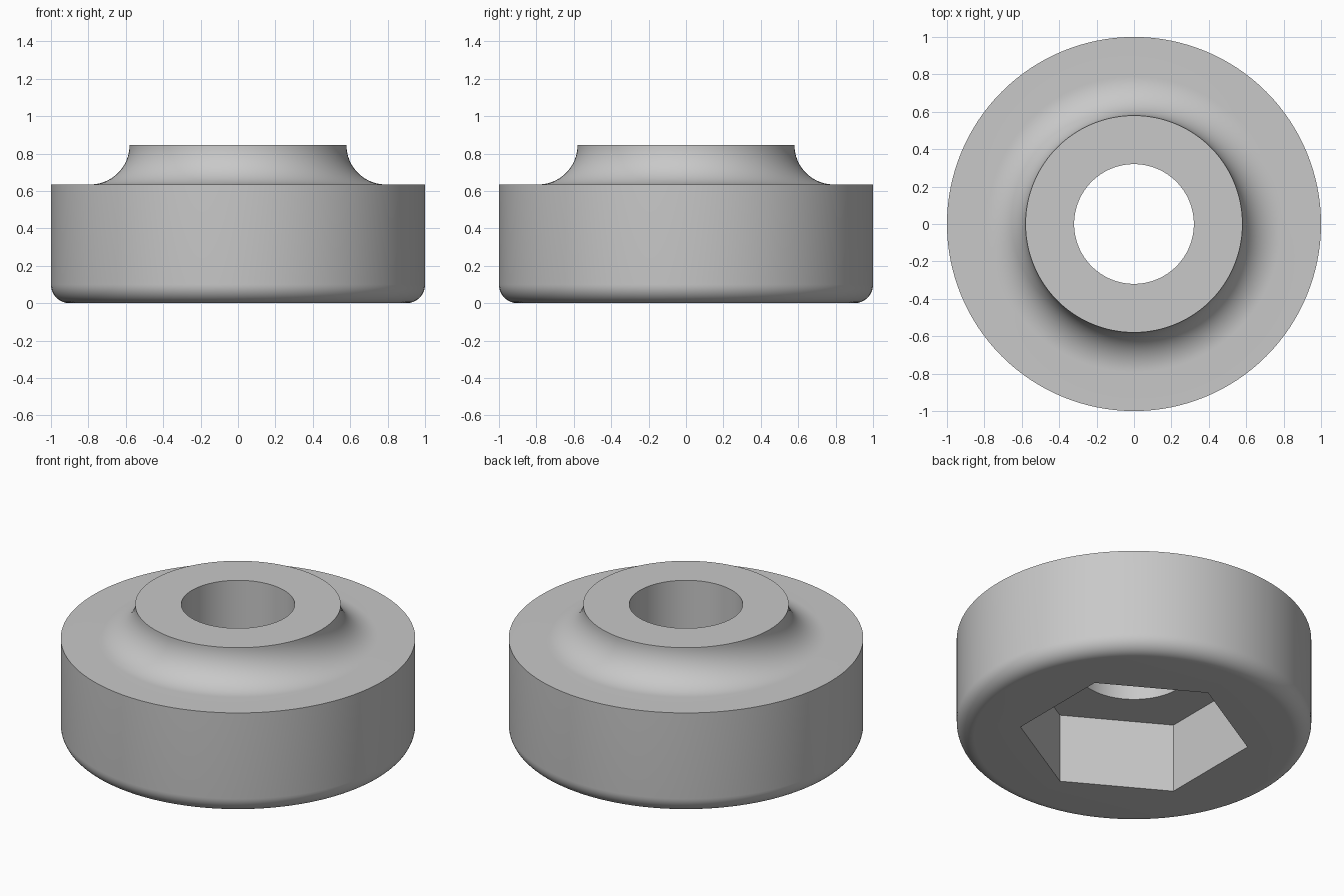
import bpy, bmesh
from math import sin, cos, pi, radians

if "Cube" in bpy.data.objects:
    bpy.data.objects.remove(bpy.data.objects["Cube"])

SEGMENTS = 128
HEIGHT, SHOULDER_Z = 0.845, 0.635
BORE_R, NECK_R, BODY_R = 0.32, 0.58, 1.0
ROUND_R = 0.1
COVE_R = HEIGHT - SHOULDER_Z
HEX_R, HEX_DEPTH = 0.65, 0.43

grey = bpy.data.materials.new("neutral grey")
grey.use_nodes = True
grey.diffuse_color = (0.58, 0.58, 0.58, 1)
grey.node_tree.nodes["Principled BSDF"].inputs["Base Color"].default_value = grey.diffuse_color


def arc(cx, cz, radius, start, end, steps=12):
    """Points (r, z) along a circular arc, angles in degrees."""
    angles = [radians(start + (end - start) * i / steps) for i in range(steps + 1)]
    return [(cx + radius * cos(a), cz + radius * sin(a)) for a in angles]


def make_object(name, bm):
    bmesh.ops.recalc_face_normals(bm, faces=bm.faces)
    mesh = bpy.data.meshes.new(name)
    bm.to_mesh(mesh)
    bm.free()
    mesh.materials.append(grey)
    obj = bpy.data.objects.new(name, mesh)
    bpy.context.collection.objects.link(obj)
    return obj


def lathe(name, profile):
    """Revolve a closed (r, z) profile around the z axis."""
    bm = bmesh.new()
    rings = []
    for i in range(SEGMENTS):
        a = 2 * pi * i / SEGMENTS
        rings.append([bm.verts.new((r * cos(a), r * sin(a), z)) for r, z in profile])
    for i, ring in enumerate(rings):
        following = rings[(i + 1) % SEGMENTS]
        for j in range(len(profile)):
            k = (j + 1) % len(profile)
            bm.faces.new((ring[j], following[j], following[k], ring[k]))
    return make_object(name, bm)


# Round body: bore, rounded lower rim, flat shoulder, concave neck
profile = [(BORE_R, 0)]
profile += arc(BODY_R - ROUND_R, ROUND_R, ROUND_R, -90, 0)
profile += [(BODY_R, SHOULDER_Z)]
profile += arc(NECK_R + COVE_R, HEIGHT, COVE_R, 270, 180, 20)
profile += [(BORE_R, HEIGHT)]
body = lathe("flanged_knob_body", profile)

# Hexagonal nut pocket in the underside, corners on the y axis
bm = bmesh.new()
corners = [(HEX_R * cos(radians(a)), HEX_R * sin(radians(a))) for a in range(30, 390, 60)]
base = bm.faces.new([bm.verts.new((x, y, -0.2)) for x, y in corners])
top = bmesh.ops.extrude_face_region(bm, geom=[base])
for v in top["geom"]:
    if isinstance(v, bmesh.types.BMVert):
        v.co.z = HEX_DEPTH
cutter = make_object("hex_pocket_cutter", bm)
cutter.hide_render = True

pocket = body.modifiers.new("hex pocket", 'BOOLEAN')
pocket.operation = 'DIFFERENCE'
pocket.solver = 'EXACT'
pocket.object = cutter

bpy.ops.object.select_all(action='DESELECT')
body.select_set(True)
bpy.context.view_layer.objects.active = body
bpy.ops.object.modifier_apply(modifier=pocket.name)
bpy.data.objects.remove(cutter)

# Smooth curved walls, keep crisp rims
bpy.ops.object.shade_smooth_by_angle(angle=radians(30))
